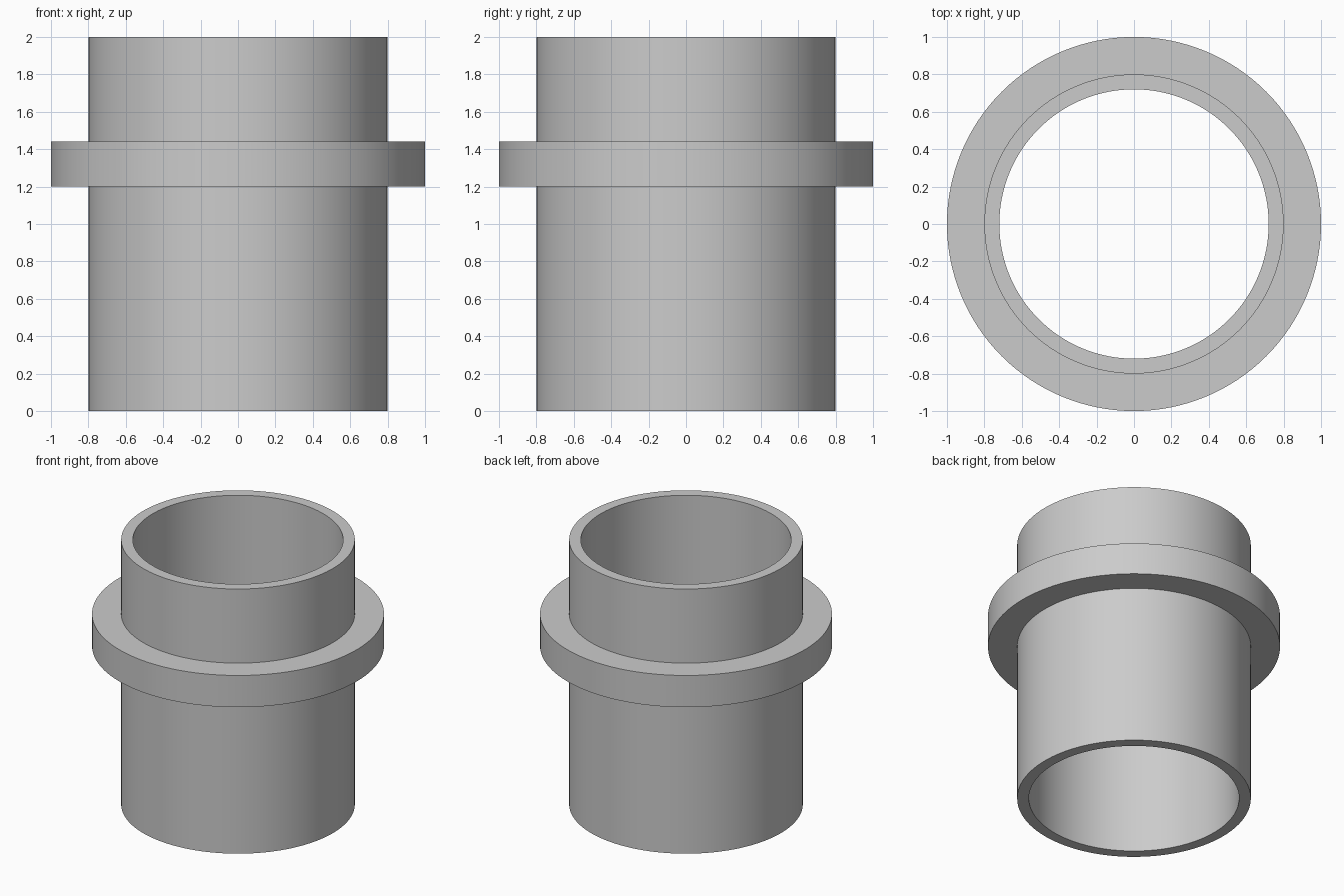
import bpy
import bmesh
import math

cube = bpy.data.objects.get("Cube")
if cube:
    bpy.data.objects.remove(cube, do_unlink=True)

SIDES = 128

grey = bpy.data.materials.new("plain grey")
grey.use_nodes = True
colour = (0.6, 0.6, 0.6, 1)
grey.diffuse_color = colour
grey.node_tree.nodes["Principled BSDF"].inputs["Base Color"].default_value = colour


def lathe(name, profile):
    """Turn a closed (radius, height) profile around the z axis."""
    bm = bmesh.new()
    rings = []
    for i in range(SIDES):
        a = 2 * math.pi * i / SIDES
        rings.append([bm.verts.new((r * math.cos(a), r * math.sin(a), z))
                      for r, z in profile])
    n = len(profile)
    for i in range(SIDES):
        here, there = rings[i], rings[(i + 1) % SIDES]
        for j in range(n):
            k = (j + 1) % n
            bm.faces.new((here[j], there[j], there[k], here[k]))
    bmesh.ops.recalc_face_normals(bm, faces=bm.faces)
    mesh = bpy.data.meshes.new(name)
    bm.to_mesh(mesh)
    bm.free()
    mesh.materials.append(grey)
    obj = bpy.data.objects.new(name, mesh)
    bpy.context.collection.objects.link(obj)
    bpy.ops.object.select_all(action="DESELECT")
    obj.select_set(True)
    bpy.context.view_layer.objects.active = obj
    bpy.ops.object.shade_smooth_by_angle(angle=math.radians(30))
    return obj


# Open tube with a collar around its upper half
bore, wall, rim = 0.72, 0.8, 1.0
low, high, top = 1.2, 1.44, 2.0
lathe("flanged_tube", [(bore, 0), (wall, 0), (wall, low), (rim, low),
                       (rim, high), (wall, high), (wall, top), (bore, top)])
